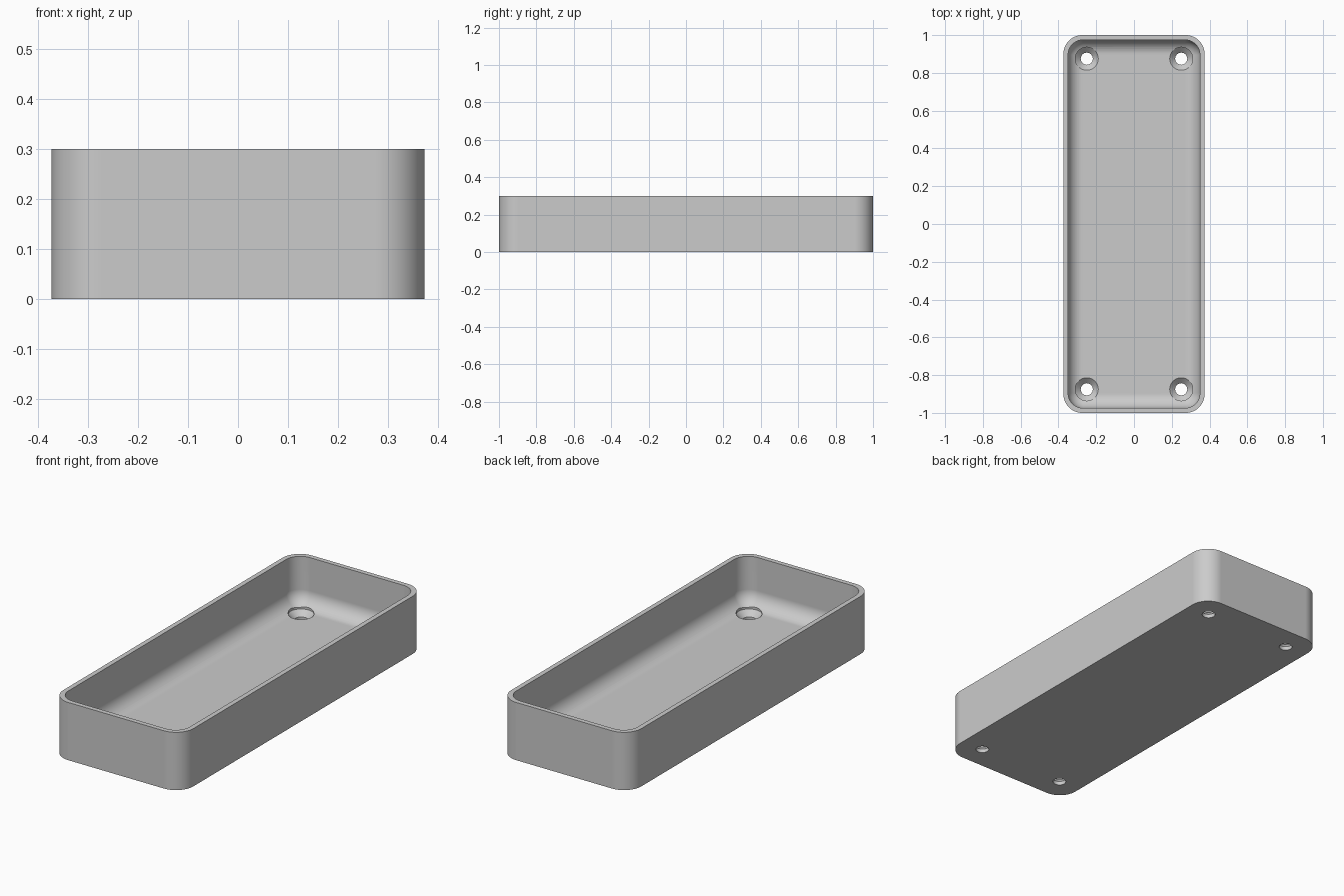
import bpy
import bmesh
from math import cos, sin, pi, radians

HALF_X, HALF_Y, HEIGHT = 0.374, 1.0, 0.3
WALL, FLOOR = 0.025, 0.05
OUTER_R, INNER_R = 0.1, 0.08
HOLE_R, SINK_R = 0.032, 0.061
STEPS = 12

if "Cube" in bpy.data.objects:
    bpy.data.objects.remove(bpy.data.objects["Cube"], do_unlink=True)

grey = bpy.data.materials.new("light grey")
grey.use_nodes = True
grey.diffuse_color = (0.6, 0.6, 0.6, 1)
grey.node_tree.nodes["Principled BSDF"].inputs["Base Color"].default_value = grey.diffuse_color


def rounded_ring(inset, radius, z):
    """Points of a rounded rectangle, anticlockwise."""
    points = []
    for i, (sx, sy) in enumerate([(1, 1), (-1, 1), (-1, -1), (1, -1)]):
        cx = sx * (HALF_X - inset - radius)
        cy = sy * (HALF_Y - inset - radius)
        for k in range(STEPS + 1):
            a = (i + k / STEPS) * pi / 2
            points.append((cx + radius * cos(a), cy + radius * sin(a), z))
    return points


def circle(x, y, radius, z, sides=48):
    return [(x + radius * cos(2 * pi * k / sides),
             y + radius * sin(2 * pi * k / sides), z) for k in range(sides)]


def loft(bm, rings):
    """Skin consecutive rings and cap both ends."""
    loops = [[bm.verts.new(p) for p in ring] for ring in rings]
    for low, high in zip(loops, loops[1:]):
        n = len(low)
        for k in range(n):
            j = (k + 1) % n
            bm.faces.new((low[k], low[j], high[j], high[k]))
    bm.faces.new(loops[0][::-1])
    bm.faces.new(loops[-1])


def make_object(name, bm):
    bmesh.ops.recalc_face_normals(bm, faces=bm.faces)
    mesh = bpy.data.meshes.new(name)
    bm.to_mesh(mesh)
    bm.free()
    mesh.materials.append(grey)
    obj = bpy.data.objects.new(name, mesh)
    bpy.context.collection.objects.link(obj)
    return obj


# Open tray: outer wall, rim, inner wall, then the fillet down to the floor
rings = [rounded_ring(0, OUTER_R, 0), rounded_ring(0, OUTER_R, HEIGHT),
         rounded_ring(WALL, INNER_R, HEIGHT)]
fillet = INNER_R - 0.002
for k in range(STEPS + 1):
    a = k / STEPS * pi / 2
    inset = fillet * (1 - cos(a))
    rings.append(rounded_ring(WALL + inset, INNER_R - inset,
                              FLOOR + fillet * (1 - sin(a))))
bm = bmesh.new()
loft(bm, rings)
tray = make_object("tray", bm)

# Countersunk screw holes in the four corners
bm = bmesh.new()
for x in (-0.25, 0.25):
    for y in (-0.875, 0.875):
        loft(bm, [circle(x, y, HOLE_R, -0.05), circle(x, y, HOLE_R, 0.02),
                  circle(x, y, SINK_R, FLOOR - 0.002), circle(x, y, SINK_R, 0.15)])
cutter = make_object("screw_hole_cutter", bm)
cutter.hide_render = True

bpy.ops.object.select_all(action="DESELECT")
tray.select_set(True)
bpy.context.view_layer.objects.active = tray
cut = tray.modifiers.new("screw_holes", "BOOLEAN")
cut.operation = "DIFFERENCE"
cut.solver = "EXACT"
cut.object = cutter
bpy.ops.object.modifier_apply(modifier=cut.name)
bpy.data.objects.remove(cutter, do_unlink=True)

# Smooth fillets with crisp rims and flat floor
bpy.ops.object.shade_smooth_by_angle(angle=radians(30))
normals = tray.modifiers.new("flat_floor_normals", "WEIGHTED_NORMAL")
normals.keep_sharp = True
